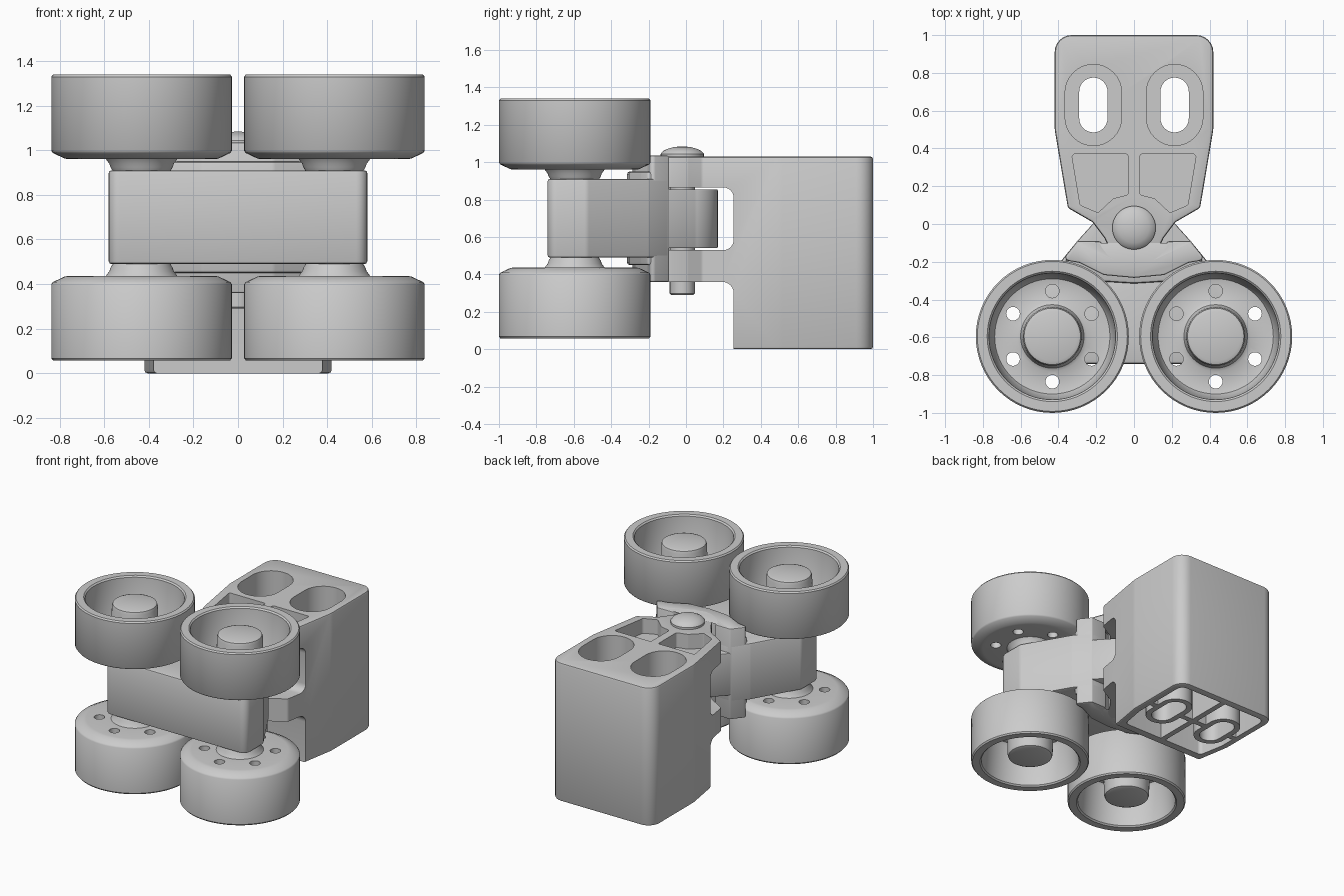
import bpy, bmesh, math
from mathutils import Vector

if "Cube" in bpy.data.objects:
    bpy.data.objects.remove(bpy.data.objects["Cube"])

PIVOT_Y = -0.02


def make(name, bm):
    bmesh.ops.recalc_face_normals(bm, faces=bm.faces)
    me = bpy.data.meshes.new(name)
    bm.to_mesh(me)
    bm.free()
    ob = bpy.data.objects.new(name, me)
    bpy.context.collection.objects.link(ob)
    return ob


def bake(ob):
    """Apply all modifiers of an object."""
    dg = bpy.context.evaluated_depsgraph_get()
    me = bpy.data.meshes.new_from_object(ob.evaluated_get(dg))
    ob.modifiers.clear()
    ob.data = me


def smooth(ob, angle=35):
    ob.data.polygons.foreach_set("use_smooth", [True] * len(ob.data.polygons))
    ob.data.set_sharp_from_angle(angle=math.radians(angle))


def rounded(pts, steps=6):
    """Closed outline from (x, y, corner radius) points."""
    out, n = [], len(pts)
    for i, (x, y, r) in enumerate(pts):
        p = Vector((x, y))
        if r == 0:
            out.append(p)
            continue
        a = (Vector(pts[i - 1][:2]) - p).normalized()
        b = (Vector(pts[(i + 1) % n][:2]) - p).normalized()
        half = a.angle(b) / 2
        t = r / math.tan(half)
        c = p + (a + b).normalized() * (r / math.sin(half))
        u, v = p + a * t - c, p + b * t - c
        for k in range(steps + 1):
            f = k / steps
            ang = math.pi - 2 * half
            w = (u * math.sin((1 - f) * ang) + v * math.sin(f * ang)) / math.sin(ang)
            out.append(c + w)
    return out


def arc(r, a0, a1, n=16, cx=0.0, cy=PIVOT_Y):
    return [(cx + r * math.cos(math.radians(a0 + (a1 - a0) * k / n)),
             cy + r * math.sin(math.radians(a0 + (a1 - a0) * k / n)), 0) for k in range(n + 1)]


def mirrored(half):
    """Right half outline, starting and ending near x = 0, completed to the left."""
    return half + [(-x, y, r) for x, y, r in reversed(half) if abs(x) > 1e-5]


def prism(name, pts, lo, hi, axis='z', bevel=0.0):
    bm = bmesh.new()
    place = (lambda p, h: (p[0], p[1], h)) if axis == 'z' else (lambda p, h: (h, p[0], p[1]))
    loops = [[bm.verts.new(place(p, h)) for p in rounded(pts)] for h in (lo, hi)]
    bm.faces.new(loops[0])
    bm.faces.new(loops[1])
    n = len(loops[0])
    for i in range(n):
        j = (i + 1) % n
        bm.faces.new((loops[0][i], loops[0][j], loops[1][j], loops[1][i]))
    ob = make(name, bm)
    if bevel:
        m = ob.modifiers.new("bevel", 'BEVEL')
        m.width, m.segments, m.limit_method = bevel, 2, 'ANGLE'
        m.angle_limit = math.radians(40)
        bake(ob)
    return ob


def cut(ob, cutters):
    for c in cutters:
        c.hide_render = True
        m = ob.modifiers.new("cut", 'BOOLEAN')
        m.operation, m.solver, m.object = 'DIFFERENCE', 'EXACT', c
        bake(ob)
        bpy.data.objects.remove(c)


def rect(x0, x1, y0, y1, r=0):
    return [(x0, y0, r), (x1, y0, r), (x1, y1, r), (x0, y1, r)]


def slot(cx, cy, r, h):
    return arc(r, 0, 180, 16, cx, cy + h) + arc(r, 180, 360, 16, cx, cy - h)


def lathe(name, prof, x, y, steps=64):
    bm = bmesh.new()
    vs = [bm.verts.new((x + r, y, z)) for r, z in prof]
    es = [bm.edges.new(e) for e in zip(vs, vs[1:])]
    bmesh.ops.spin(bm, geom=vs + es, cent=(x, y, 0), axis=(0, 0, 1),
                   angle=2 * math.pi, steps=steps)
    bmesh.ops.remove_doubles(bm, verts=bm.verts, dist=1e-4)
    return make(name, bm)


# mounting housing with its two hinge lugs
half = arc(0.165, -90, -20) + [(0.22, 0.01, 0.03), (0.35, 0.085, 0.025),
                               (0.42, 0.50, 0.2), (0.42, 1.0, 0.09)]
body = prism("mounting_housing", mirrored(half), 0, 1.03, bevel=0.014)
cut(body, [prism("lug_gap", rect(-0.5, 0.255, 0.53, 0.865, 0.055), -1, 1, 'x'),
           prism("lower_gap", rect(-0.5, 0.255, -0.5, 0.36, 0.06), -1, 1, 'x')])

# hollow underside, leaving ribs and screw tubes
under = prism("underside_pocket", mirrored([(0.335, 0.31, 0.03), (0.37, 0.5, 0), (0.37, 0.95, 0.05)]),
              -0.1, 0.25)
ribs = [prism("rib", rect(-0.02, 0.02, 0.1, 1.2), -0.2, 0.4),
        prism("rib", rect(-0.6, 0.6, 0.61, 0.65), -0.2, 0.4)]
for s in (-1, 1):
    ribs.append(prism("tube", slot(s * 0.215, 0.63, 0.115, 0.07), -0.2, 0.4))
cut(under, ribs)
cut(body, [under])

# screw slots and the top pockets
for s in (-1, 1):
    pocket = [(0.03, 0.37, 0.015), (0.33, 0.37, 0.015), (0.285, 0.10, 0.02),
              (0.19, 0.06, 0.015), (0.11, 0.135, 0.02), (0.03, 0.155, 0.015)]
    cut(body, [prism("counterbore", slot(s * 0.215, 0.63, 0.15, 0.065), 0.33, 1.3),
               prism("through_hole", slot(s * 0.215, 0.63, 0.075, 0.07), -0.2, 1.2),
               prism("top_pocket", [(s * x, y, r) for x, y, r in pocket], 0.92, 1.2)])
smooth(body)

# hinge pin with domed head
pin = lathe("hinge_pin", [(0, 0.29), (0.06, 0.29), (0.067, 0.297), (0.067, 1.02), (0.115, 1.02),
                          (0.115, 1.045), (0.105, 1.058), (0.08, 1.071), (0.045, 1.081), (0, 1.085)],
            0, PIVOT_Y, 48)
smooth(pin)

# wheel carriage: beam, tongue between the lugs, curved flange
inner = arc(0.19, -90, -22)
beam = prism("carriage_beam",
             mirrored(inner + [(0.30, -0.09, 0), (0.39, -0.20, 0.02), (0.58, -0.53, 0.05),
                               (0.58, -0.74, 0.05)]), 0.49, 0.91, bevel=0.012)
tongue = prism("carriage_tongue",
               mirrored([(0.33, -0.30, 0), (0.30, -0.09, 0)] + arc(0.19, 20, 90)),
               0.54, 0.855, bevel=0.008)
flange = prism("carriage_flange",
               mirrored(inner + [(0.30, -0.09, 0.01), (0.38, -0.19, 0.02), (0.29, -0.205, 0.03),
                                 (0.16, -0.27, 0.05), (0.0, -0.285, 0)]), 0.36, 1.035, bevel=0.012)
fillet = prism("flange_fillet",
               mirrored(inner + [(0.29, -0.10, 0), (0.37, -0.20, 0.02), (0.30, -0.24, 0.03),
                                 (0.16, -0.305, 0.05), (0.0, -0.315, 0)]), 0.45, 0.95, bevel=0.03)
for ob in (beam, tongue, flange, fillet):
    smooth(ob)

# four cupped wheels, open sides facing outwards, with six holes each
profile = [(0, 0.90), (0.125, 0.90), (0.14, 0.925), (0.145, 0.94), (0.16, 0.96), (0.325, 0.96),
           (0.345, 0.963), (0.398, 0.988), (0.405, 0.998), (0.405, 1.33), (0.397, 1.34),
           (0.345, 1.34), (0.335, 1.33), (0.318, 1.06), (0.305, 1.035), (0.28, 1.03),
           (0.185, 1.03), (0.168, 1.04), (0.16, 1.06), (0.155, 1.275), (0.149, 1.293),
           (0.13, 1.30), (0, 1.30)]
WY = -0.595
for side, sx in (("left", -1), ("right", 1)):
    for level in ("upper", "lower"):
        flip = level == "lower"
        x = sx * 0.4325
        prof = [(r, 1.397 - z if flip else z) for r, z in profile]
        wheel = lathe(f"{level}_{side}_wheel", prof, x, WY)
        z0, z1 = (0.30, 0.50) if flip else (0.90, 1.10)
        holes = []
        for k in range(6):
            a = math.radians(90 + 60 * k)
            ring = arc(0.036, 0, 345, 23, x + 0.24 * math.cos(a), WY + 0.24 * math.sin(a))
            holes.append(prism("wheel_hole", ring, z0, z1))
        cut(wheel, holes)
        smooth(wheel)
    # axle linking both wheels of one side
    smooth(lathe(f"{side}_axle", [(0, 0.40), (0.10, 0.40), (0.10, 0.99), (0, 0.99)],
                 sx * 0.4325, WY, 32))
